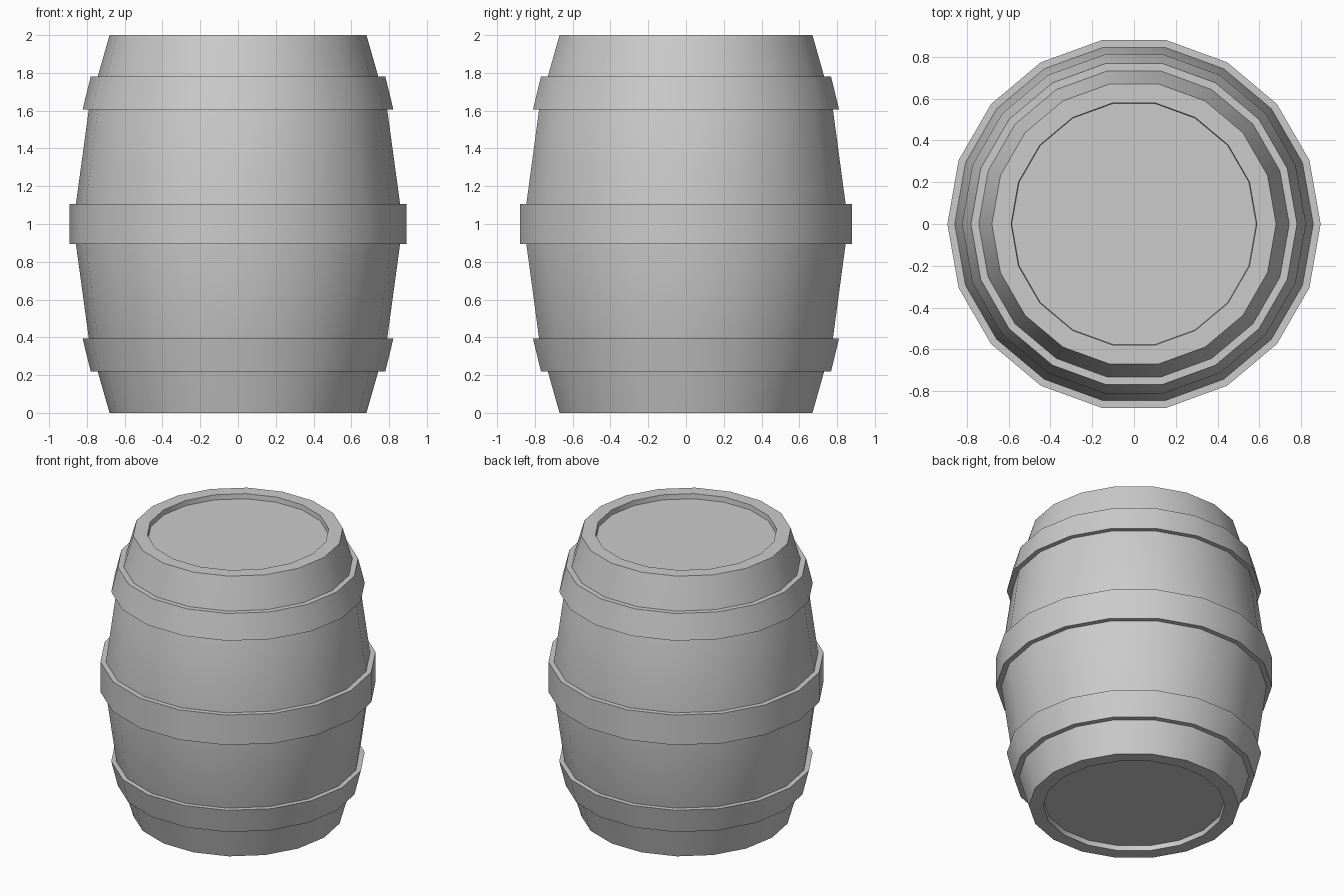
import bpy, bmesh
from math import cos, sin, tau, radians

if "Cube" in bpy.data.objects:
    bpy.data.objects.remove(bpy.data.objects["Cube"])

SIDES = 18


def lathe(name, profile, capped=False):
    """Revolve (radius, z) points, listed from bottom to top, around z."""
    bm = bmesh.new()
    rings = [[bm.verts.new((r * cos(tau * i / SIDES), r * sin(tau * i / SIDES), z))
              for i in range(SIDES)] for r, z in profile]
    for low, high in zip(rings, rings[1:]):
        for i in range(SIDES):
            j = (i + 1) % SIDES
            bm.faces.new((low[i], low[j], high[j], high[i]))
    if capped:
        bm.faces.new(rings[0][::-1])
        bm.faces.new(rings[-1])
    mesh = bpy.data.meshes.new(name)
    bm.to_mesh(mesh)
    bm.free()
    obj = bpy.data.objects.new(name, mesh)
    bpy.context.collection.objects.link(obj)
    bpy.ops.object.select_all(action='DESELECT')
    obj.select_set(True)
    bpy.context.view_layer.objects.active = obj
    bpy.ops.object.shade_smooth_by_angle(angle=radians(30))
    return obj


def flip(profile):
    """Mirror a profile about the barrel's mid height, keeping bottom-to-top order."""
    return [(r, 2 - z) for r, z in reversed(profile)]


# Staved body with recessed heads at both ends
half = [(0.585, 0.035), (0.588, 0), (0.68, 0), (0.743, 0.22), (0.79, 0.395), (0.858, 0.893)]
lathe("barrel_body", half + flip(half), capped=True)

# Hoops: bottom lip, outer face, top lip
lower = [(0.743, 0.22), (0.78, 0.22), (0.823, 0.395), (0.79, 0.395)]
lathe("lower_hoop", lower)
lathe("upper_hoop", flip(lower))
lathe("middle_hoop", [(0.858, 0.893), (0.893, 0.893), (0.893, 1.107), (0.858, 1.107)])
